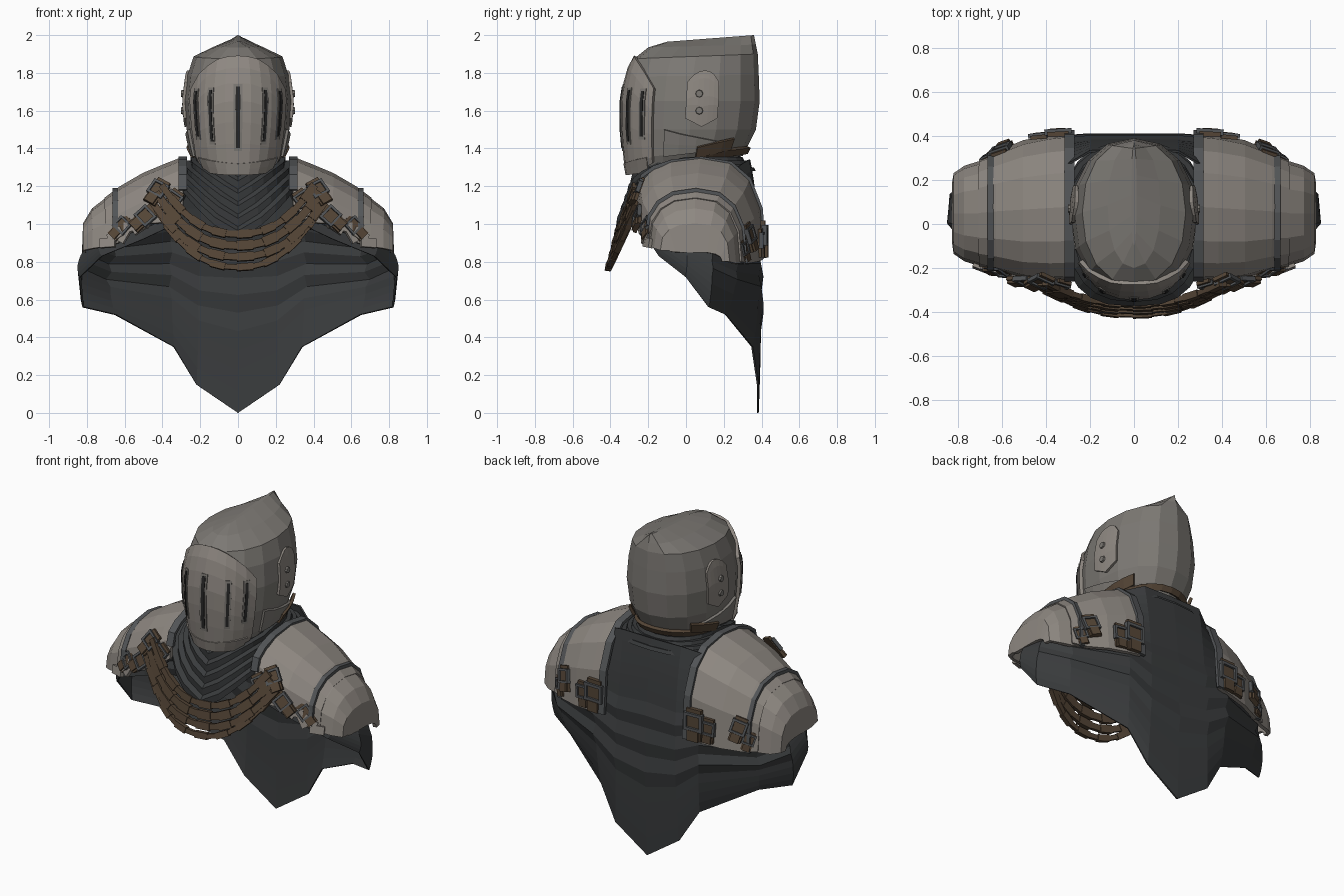
import bpy, bmesh, math
from mathutils import Vector, Matrix

if "Cube" in bpy.data.objects:
    bpy.data.objects.remove(bpy.data.objects["Cube"])


def material(name, rgb):
    m = bpy.data.materials.new(name)
    m.diffuse_color = (*rgb, 1)
    m.use_nodes = True
    m.node_tree.nodes["Principled BSDF"].inputs["Base Color"].default_value = m.diffuse_color
    return m


STEEL = material("pale_steel", (.27, .245, .22))
HELM = material("helmet_steel", (.20, .188, .172))
CLOTH = material("dark_cloth", (.042, .045, .047))
TRIM = material("dark_trim", (.085, .09, .095))
LEATHER = material("leather", (.09, .06, .037))
BLACK = material("slit_black", (.02, .02, .02))


def finish(name, bm, mat, thick=0, mirror=False):
    bmesh.ops.remove_doubles(bm, verts=bm.verts, dist=1e-5)
    bmesh.ops.recalc_face_normals(bm, faces=bm.faces)
    me = bpy.data.meshes.new(name)
    bm.to_mesh(me)
    bm.free()
    me.materials.append(mat)
    ob = bpy.data.objects.new(name, me)
    bpy.context.collection.objects.link(ob)
    if thick:
        so = ob.modifiers.new("thickness", 'SOLIDIFY')
        so.thickness, so.offset = thick, 0
    if mirror:
        ob.modifiers.new("mirror", 'MIRROR').use_axis = (True, False, False)
    return ob


def loft(name, rows, mat, closed=False, caps=(), thick=0, mirror=False):
    bm = bmesh.new()
    vs = [[bm.verts.new(p) for p in r] for r in rows]
    n = len(rows[0])
    for a, b in zip(vs, vs[1:]):
        for i in range(n if closed else n - 1):
            j = (i + 1) % n
            bm.faces.new((a[i], a[j], b[j], b[i]))
    for c in caps:
        bm.faces.new(vs[c])
    return finish(name, bm, mat, thick, mirror)


def add_box(bm, mtx, size, at=(0, 0, 0)):
    bmesh.ops.create_cube(bm, size=1, matrix=mtx @ Matrix.Translation(at) @ Matrix.Diagonal((*size, 1)))


def frame_at(loc, normal, spin=0):
    q = Vector(normal).to_track_quat('Z', 'Y').to_matrix().to_4x4()
    return Matrix.Translation(loc) @ q @ Matrix.Rotation(spin, 4, 'Z')


def spow(v, p):
    return math.copysign(abs(v) ** p, v)


# Helmet skin: rings of (z front, z back, half width, y front, y back)
RINGS = [(1.26, 1.36, .20, -.30, .30), (1.34, 1.42, .245, -.315, .33),
         (1.50, 1.50, .272, -.33, .37), (1.65, 1.65, .285, -.33, .39),
         (1.78, 1.79, .268, -.31, .385), (1.875, 1.90, .235, -.275, .38),
         (1.935, 1.95, .12, -.20, .37), (1.965, 2.0, .012, -.10, .36)]


def skin(a, s, off=0):
    i = min(int(s), len(RINGS) - 2)
    zf, zb, w, yf, yb = [p + (q - p) * (s - i) for p, q in zip(RINGS[i], RINGS[i + 1])]
    t = (1 - spow(math.cos(a), .95)) / 2
    return Vector(((w + off) * spow(math.sin(a), .9), yf + (yb - yf) * t - off * math.cos(a), zf + (zb - zf) * t))


def patch(name, a0, a1, low, high, off, thick, mat, nu=6, nv=6, mirror=True):
    rows = []
    for j in range(nv + 1):
        row = []
        for i in range(nu + 1):
            u = i / nu
            lo, hi = low(u), high(u)
            row.append(skin(a0 + (a1 - a0) * u, lo + (hi - lo) * j / nv, off))
        rows.append(row)
    return loft(name, rows, mat, thick=thick, mirror=mirror)


loft("helmet", [[skin(2 * math.pi * i / 16, s) for i in range(16)] for s in range(8)], HELM, True, (0, -1))
patch("visor", -1.0, 1.0, lambda u: .08 + .5 * (2 * u - 1) ** 4,
      lambda u: 5.2 - 1.7 * (2 * u - 1) ** 2, .006, .02, STEEL, 10, 7, False)
patch("chin_plate", -.9, .9, lambda u: 0, lambda u: .75 + .25 * abs(2 * u - 1), .012, .016, STEEL, 8, 2, False)
for name, a, lo, hi in (("middle_slit", 0, 1.4, 3.6), ("inner_slit", .47, 1.6, 3.45), ("outer_slit", .81, 1.75, 3.4)):
    patch(name + "_rim", a - .06, a + .06, lambda u: lo - .1, lambda u: hi + .1, .012, .014, HELM, 1, 4, a > 0)
    patch(name, a - .028, a + .028, lambda u: lo, lambda u: hi, .017, .01, BLACK, 1, 4, a > 0)
# Side plates, rivets and head straps
patch("ear_plate", 1.5, 1.95, lambda u: 2.1 + .3 * abs(2 * u - 1), lambda u: 4.25 - .5 * (2 * u - 1) ** 2, .004, .016, STEEL)
patch("jaw_guard", 1.2, 2.15, lambda u: .9, lambda u: 2.0 - .7 * u, .006, .016, HELM, 4, 2)
patch("nape_strap", 1.75, 2 * math.pi - 1.75, lambda u: .25, lambda u: .8, .010, .02, LEATHER, 12, 1, False)
patch("side_strap", 1.7, 2.3, lambda u: .5 + .3 * u, lambda u: 1.2 + .3 * u, .018, .018, LEATHER, 3, 1)
bm = bmesh.new()
for z in (1.60, 1.69):
    bmesh.ops.create_cone(bm, cap_ends=True, segments=8, radius1=.024, radius2=.018, depth=.025,
                          matrix=frame_at((.288, .07, z), (1, 0, 0)))
finish("rivets", bm, HELM, mirror=True)

# Scarf: stacked V folds around the neck, spreading out to meet the shoulder armour
rows = []
for k in range(11):
    t = k / 10
    puff = .014 * (k % 2)
    row = []
    for i in range(24):
        a = 2 * math.pi * i / 24
        c, s = math.cos(a), math.sin(a)
        v = 1 - abs(s) if c > 0 else 0
        yf, yb = -.27 - .10 * t - puff, .27 + .10 * t
        zs = 1.37 - (.09 if c < .1 else .16) * t
        row.append(((.20 + .125 * t + puff) * spow(s, 1 - .3 * t), yf + (yb - yf) * (1 - spow(c, 1 - .25 * t)) / 2,
                    zs + (1.25 - .33 * t - zs) * v + puff * .8))
    rows.append(row)
loft("scarf", rows, CLOTH, True)

# Cape: columns from mid back round to the chest, as (top, middle, hem)
COLS = [((0, .335, 1.34), (0, .388, .80), (0, .38, 0)),
        ((.20, .33, 1.34), (.20, .388, .80), (.22, .38, .15)),
        ((.30, .27, 1.30), (.35, .375, .85), (.34, .35, .35)),
        ((.42, .16, 1.20), (.65, .26, .83), (.65, .21, .52)),
        ((.50, .05, 1.17), (.78, .13, .88), (.82, .12, .56)),
        ((.45, -.05, 1.16), (.775, .0, .91), (.835, .0, .72)),
        ((.40, -.12, 1.16), (.68, -.11, .97), (.72, -.14, .83)),
        ((.33, -.18, 1.16), (.48, -.18, 1.03), (.50, -.20, .92)),
        ((.26, -.20, 1.18), (.30, -.24, 1.10), (.33, -.24, 1.0))]
rows = []
for k in range(17):
    t = k / 16
    w = ((2 * t - 1) * (t - 1), 4 * t * (1 - t), t * (2 * t - 1))
    fold = 1 + (.035 * (k % 2) if .4 < t < .8 else 0)
    half = []
    for c in COLS:
        p = sum((Vector(q) * f for q, f in zip(c, w)), Vector())
        half.append((p.x * (fold if p.x < .7 else 1), p.y * fold, p.z))
    rows.append([(-x, y, z) for x, y, z in half[:0:-1]] + half)
loft("cape", rows, CLOTH, thick=.01)


# Shoulder armour: arches (x, y front, z front, y back, z back, z top)
def arch(x, yf, zf, yb, zb, zt, off=0, n=8):
    pts = []
    for i in range(n + 1):
        a = math.pi * i / n
        t = (1 - spow(math.cos(a), .8)) / 2
        base = zf + (zb - zf) * t
        pts.append((x, yf - off + (yb - yf + 2 * off) * t, base + (zt + off - base) * math.sin(a) ** .75 if 0 < i < n else base))
    return pts


INNER = [(.29, -.25, 1.10, .405, .82, 1.345), (.38, -.25, 1.05, .395, .81, 1.31),
         (.50, -.24, .98, .37, .80, 1.26), (.62, -.205, .93, .32, .79, 1.19), (.70, -.185, .90, .285, .80, 1.13)]
OUTER = [(.63, -.19, .90, .295, .80, 1.16), (.70, -.18, .88, .275, .79, 1.125), (.765, -.16, .87, .255, .79, 1.075),
         (.81, -.13, .86, .225, .80, 1.0), (.815, -.09, .86, .19, .80, .85)]
loft("shoulder_plate", [arch(*s) for s in INNER], STEEL, thick=.022, mirror=True)
loft("upper_arm_plate", [arch(*s) for s in OUTER], STEEL, thick=.022, mirror=True)
for name, p, x0, x1 in (("collar_trim", (-.24, 1.18, .405, .82, 1.335), .27, .315),
                        ("seam_trim", (-.20, .91, .305, .79, 1.168), .635, .665)):
    loft(name, [arch(x, *p, off=.012) for x in (x0, x1)], TRIM, thick=.02, mirror=True)

# Buckled straps: (location, normal, spin, scale)
BUCKLES = [((.43, -.26, 1.17), (.2, -1, .5), .5, 1), ((.35, -.275, 1.12), (.1, -1, .3), .6, .9),
           ((.50, -.255, 1.03), (.2, -1, .3), .8, 1), ((.62, -.21, .98), (.4, -1, .3), .7, .9),
           ((.345, .408, .92), (.05, 1, 0), 0, 1.3), ((.43, .395, .90), (.1, 1, 0), .05, 1.0),
           ((.60, .34, .93), (.4, 1, .2), .3, 1.0), ((.65, .31, .86), (.5, 1, .1), .3, .8)]
pads, frames = bmesh.new(), bmesh.new()
for loc, nrm, spin, s in BUCKLES:
    m = frame_at(loc, nrm, spin) @ Matrix.Scale(s, 4)
    add_box(pads, m, (.075, .15, .018))
    add_box(pads, m, (.055, .05, .026), (0, -.05, .008))
    for d in (-1, 1):
        add_box(frames, m, (.014, .075, .022), (d * .04, .015, .008))
        add_box(frames, m, (.095, .014, .022), (0, .015 + d * .035, .008))
finish("strap_pads", pads, LEATHER, mirror=True)
finish("strap_buckles", frames, TRIM, mirror=True)

# Metal tabs along the front lower edge of the shoulder armour
bm = bmesh.new()
for i in range(9):
    t = i / 8
    m = frame_at((.35 + .34 * t, -.27 + .07 * t, 1.07 - .17 * t + .02 * (i % 2)), (.2 + .2 * t, -1, .2), .5 + .5 * (i % 3))
    add_box(bm, m, (.05, .085, .025))
finish("front_tabs", bm, STEEL, mirror=True)

# Braided chest cords: (half span, z ends, z middle, y middle, width)
for k, (h, zt, zb, ym, w) in enumerate([(.40, 1.20, .945, -.365, .034), (.43, 1.16, .885, -.38, .042),
                                        (.45, 1.11, .825, -.395, .036), (.43, 1.07, .77, -.412, .028)]):
    bm = bmesh.new()
    pts = []
    for i in range(15):
        u = i / 7 - 1
        pts.append(Vector((h * spow(u, .9), ym + (-.27 - ym) * u * u, zb + (zt - zb) * abs(u) ** 2.1)))
    for i, (a, b) in enumerate(zip(pts, pts[1:])):
        x = (b - a).normalized()
        n = Vector((.3 * a.x, -1, .15))
        n = (n - x * n.dot(x)).normalized()
        r = Matrix((x, n.cross(x), n)).transposed().to_4x4()
        add_box(bm, Matrix.Translation((a + b) / 2) @ r, ((b - a).length + .012, w + .01 * (i % 2), .024 + .008 * (i % 2)))
    finish("chest_cord_%d" % (k + 1), bm, LEATHER)
